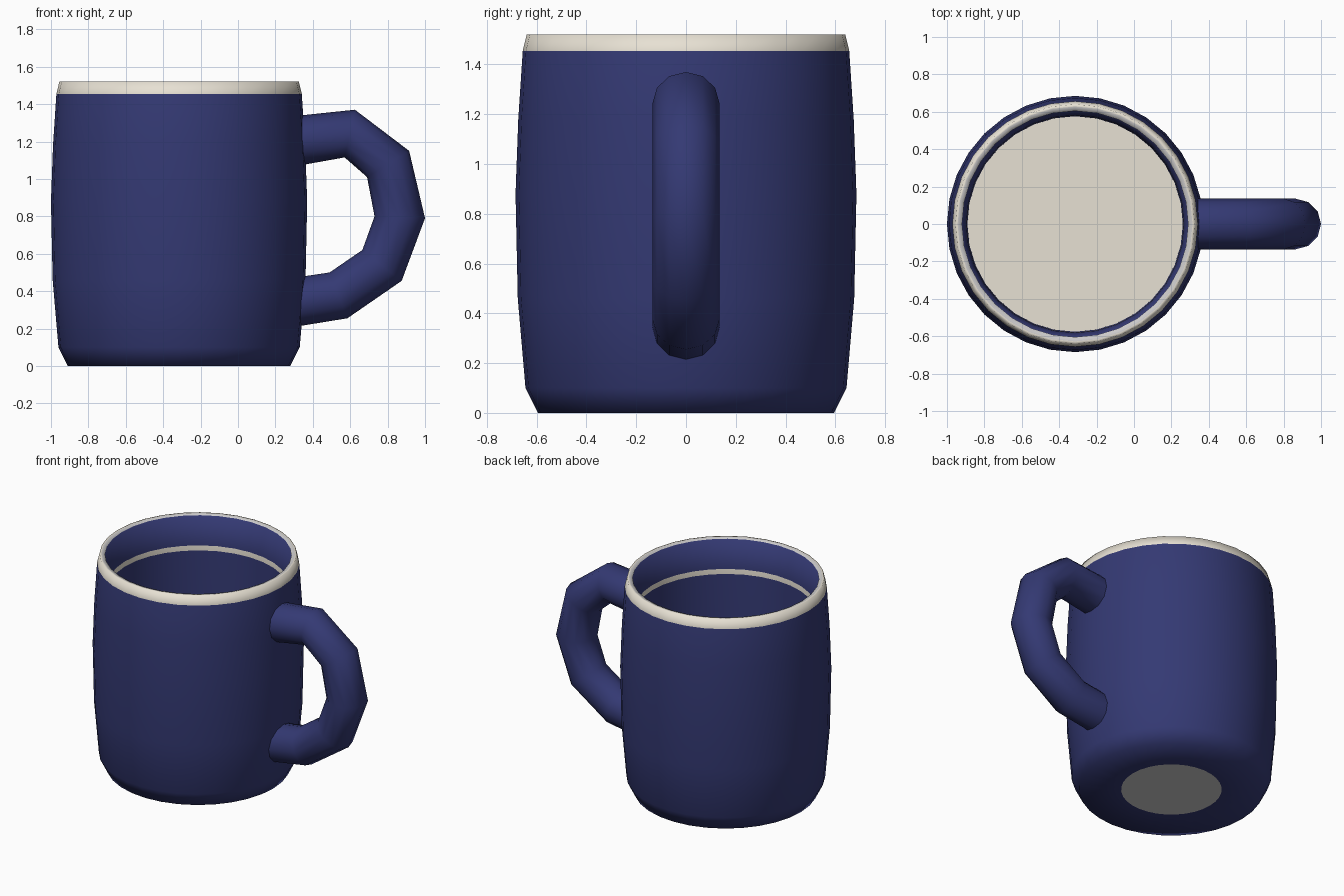
import bpy, bmesh, math
from mathutils import Vector

if "Cube" in bpy.data.objects:
    bpy.data.objects.remove(bpy.data.objects["Cube"])


def material(name, rgb):
    m = bpy.data.materials.new(name)
    m.diffuse_color = (*rgb, 1)
    m.use_nodes = True
    m.node_tree.nodes["Principled BSDF"].inputs["Base Color"].default_value = m.diffuse_color
    return m


MATERIALS = [material("navy glaze", (0.034, 0.041, 0.172)),
             material("cream glaze", (0.82, 0.77, 0.67)),
             material("light grey clay", (0.60, 0.59, 0.59))]
NAVY, CREAM, GREY = range(3)
CENTRE_X = -0.315


def finish(name, bm, angle):
    bmesh.ops.recalc_face_normals(bm, faces=bm.faces)
    mesh = bpy.data.meshes.new(name)
    bm.to_mesh(mesh)
    bm.free()
    for m in MATERIALS:
        mesh.materials.append(m)
    ob = bpy.data.objects.new(name, mesh)
    bpy.context.collection.objects.link(ob)
    bpy.ops.object.select_all(action='DESELECT')
    ob.select_set(True)
    bpy.context.view_layer.objects.active = ob
    bpy.ops.object.shade_smooth_by_angle(angle=math.radians(angle))
    return ob


def skin(bm, rings):
    """Join successive vertex rings with quads; returns one face list per band."""
    bands = []
    for a, b in zip(rings, rings[1:]):
        n = len(a)
        bands.append([bm.faces.new((a[i], a[(i + 1) % n], b[(i + 1) % n], b[i]))
                      for i in range(n)])
    return bands


# Cup: lathed profile (radius, height, colour of the band up to the next point),
# from the underside disc, up the outside, over the lip and down to the floor
profile = [
    (0.325, 0.0, NAVY), (0.595, 0.0, NAVY), (0.645, 0.10, NAVY),
    (0.676, 0.46, NAVY), (0.685, 0.88, NAVY), (0.674, 1.18, NAVY),
    (0.656, 1.455, CREAM), (0.64, 1.52, CREAM), (0.628, 1.52, GREY),
    (0.605, 1.515, NAVY), (0.582, 1.31, CREAM), (0.58, 1.275, NAVY),
    (0.576, 0.10, NAVY),
]
SIDES = 32
bm = bmesh.new()
rings = [[bm.verts.new((CENTRE_X + r * math.cos(math.tau * i / SIDES),
                        r * math.sin(math.tau * i / SIDES), z))
          for i in range(SIDES)] for r, z, _ in profile]
for band, (_, _, colour) in zip(skin(bm, rings), profile):
    for f in band:
        f.material_index = colour
# Grey underside disc and cream inner floor
bm.faces.new(rings[0]).material_index = GREY
bm.faces.new(rings[-1]).material_index = CREAM
finish("cup", bm, 85)

# Handle: twelve-sided tube between outer and inner side outlines (x, z)
outer = [(0.29, 1.335), (0.625, 1.37), (0.915, 1.15), (1.0, 0.79),
         (0.875, 0.455), (0.585, 0.255), (0.29, 0.207)]
inner = [(0.29, 1.065), (0.57, 1.115), (0.69, 1.01), (0.73, 0.80),
         (0.665, 0.62), (0.49, 0.50), (0.29, 0.47)]
bm = bmesh.new()
rings = []
for (ox, oz), (ix, iz) in zip(outer, inner):
    o, i = Vector((ox, 0, oz)), Vector((ix, 0, iz))
    mid, half = (o + i) / 2, (o - i) / 2
    rings.append([bm.verts.new(mid + half * math.cos(math.tau * k / 12)
                               + Vector((0, 0.135 * math.sin(math.tau * k / 12), 0)))
                  for k in range(12)])
skin(bm, rings)
bm.faces.new(rings[0])
bm.faces.new(rings[-1])
finish("handle", bm, 60)
